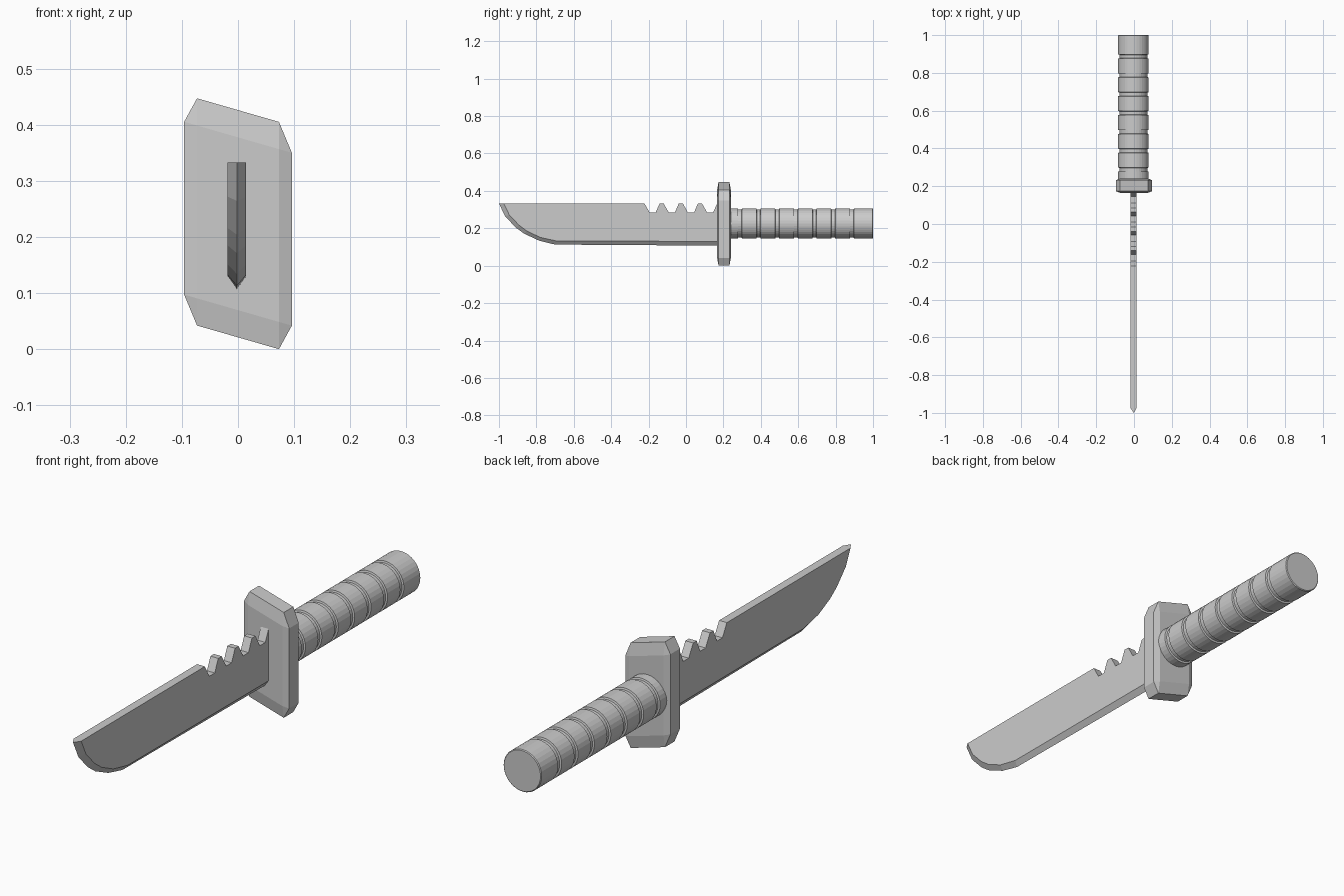
import bpy, bmesh, math

if "Cube" in bpy.data.objects:
    bpy.data.objects.remove(bpy.data.objects["Cube"])


def finish(name, bm):
    bmesh.ops.recalc_face_normals(bm, faces=bm.faces)
    mesh = bpy.data.meshes.new(name)
    bm.to_mesh(mesh)
    bm.free()
    obj = bpy.data.objects.new(name, mesh)
    bpy.context.collection.objects.link(obj)
    return obj


# Blade: flat sides, ground cutting edge and saw-tooth spine
CX, HALF = -0.002, 0.0165
SPINE, GULLET, END = 0.333, 0.285, 0.2
edge = [(-1, SPINE), (-0.967, 0.264), (-0.91, 0.204), (-0.865, 0.171),
        (-0.785, 0.134), (-0.7, 0.113), (END, 0.107)]
ground = [(-0.974, SPINE), (-0.945, 0.272), (-0.892, 0.216), (-0.85, 0.185),
          (-0.778, 0.151), (-0.69, 0.132), (END, 0.130)]
top = [(END, SPINE)]
for i in reversed(range(4)):
    y = -0.222 + i * 0.1025
    top += [(y + 0.081, SPINE), (y + 0.06, GULLET), (y + 0.027, GULLET), (y, SPINE)]

bm = bmesh.new()
centre = [bm.verts.new((CX, y, z)) for y, z in edge]
sides = []
for s in (-1, 1):
    loop = [bm.verts.new((CX + s * HALF, y, z)) for y, z in ground + top]
    bm.faces.new(loop)
    for i in range(len(edge) - 1):
        bm.faces.new((centre[i], centre[i + 1], loop[i + 1], loop[i]))
    sides.append(loop)
left, right = sides
n, g = len(left), len(ground)
for i in range(g, n):
    j = (i + 1) % n
    bm.faces.new((left[i], left[j], right[j], right[i]))
bm.faces.new((left[0], centre[0], right[0]))
bm.faces.new((left[g - 1], left[g], right[g], right[g - 1], centre[-1]))
finish("blade", bm)

# Guard: chamfered block, slanted sideways
full, inner = (0.096, 0.038, 0.2025), (0.073, 0.029, 0.154)
bm = bmesh.new()
for axis in range(3):
    half = [full[k] if k == axis else inner[k] for k in range(3)]
    for sx in (-1, 1):
        for sy in (-1, 1):
            for sz in (-1, 1):
                x = sx * half[0]
                bm.verts.new((x, 0.203 + sy * half[1], 0.2235 + sz * half[2] - 0.288 * x))
bmesh.ops.convex_hull(bm, input=bm.verts)
bmesh.ops.dissolve_limit(bm, angle_limit=0.01, verts=bm.verts, edges=bm.edges)
finish("guard", bm)

# Handle: turned cylinder with seven ring grooves
R, RG, SEG = 0.081, 0.074, 32
profile = [(0.2, R)]
for i in range(7):
    y = 0.279 + i * 0.0998
    profile += [(y - 0.002, R), (y, RG), (y + 0.018, RG), (y + 0.020, R)]
profile += [(0.997, R), (1.0, R - 0.003)]
bm = bmesh.new()
rings = []
for y, r in profile:
    rings.append([bm.verts.new((-0.003 + r * math.cos(2 * math.pi * k / SEG), y,
                                0.2255 + r * math.sin(2 * math.pi * k / SEG)))
                  for k in range(SEG)])
for a, b in zip(rings, rings[1:]):
    for k in range(SEG):
        m = (k + 1) % SEG
        bm.faces.new((a[k], a[m], b[m], b[k]))
bm.faces.new(rings[0])
bm.faces.new(rings[-1])
finish("handle", bm)
